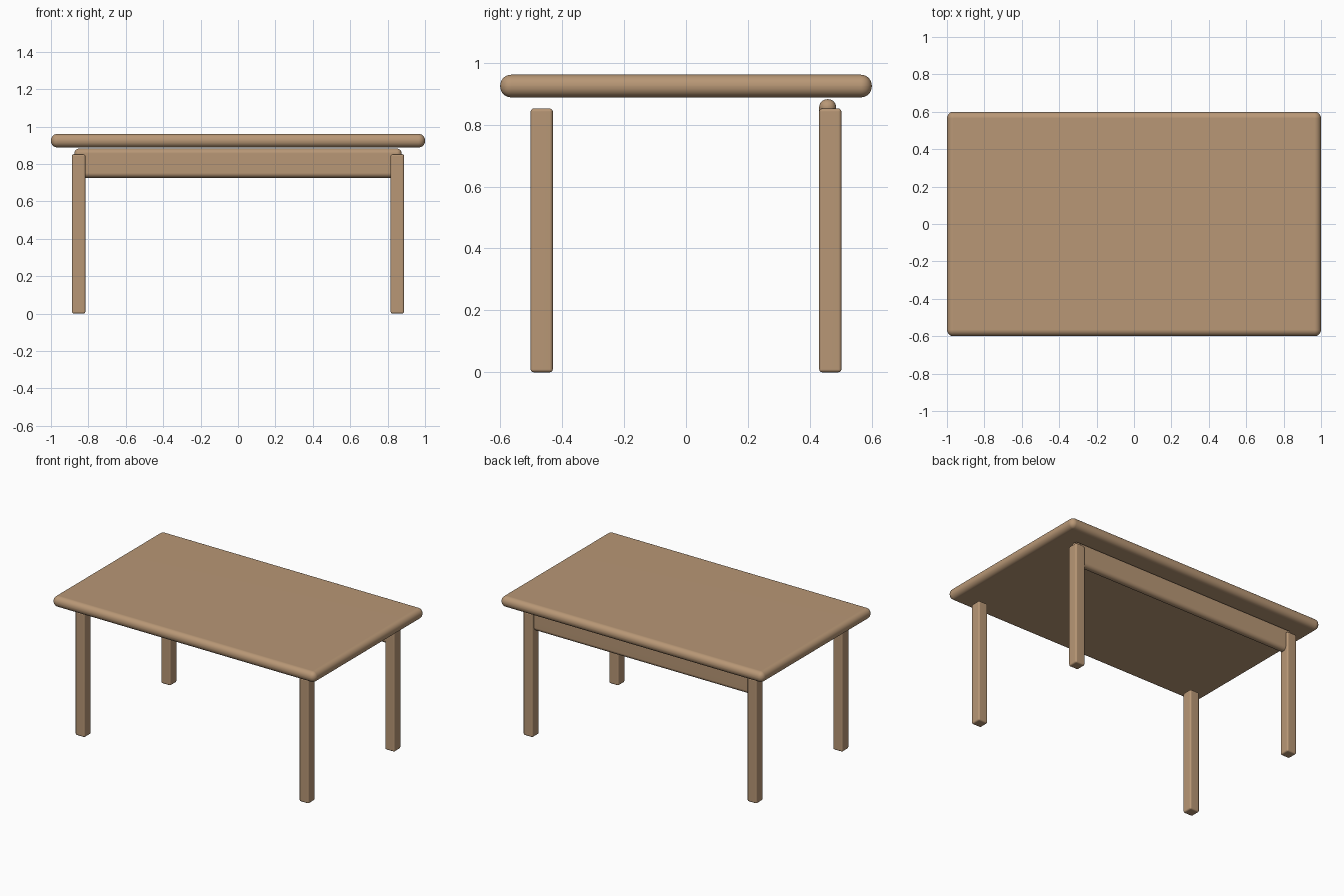
import bpy, bmesh

if "Cube" in bpy.data.objects:
    bpy.data.objects.remove(bpy.data.objects["Cube"])

wood = bpy.data.materials.new("wood")
wood.diffuse_color = (0.48, 0.31, 0.18, 1)
wood.use_nodes = True
wood.node_tree.nodes["Principled BSDF"].inputs["Base Color"].default_value = wood.diffuse_color


def rounded_box(name, lo, hi, radius, segments):
    """Box between two corners with rounded edges."""
    bm = bmesh.new()
    bmesh.ops.create_cube(bm, size=1)
    for v in bm.verts:
        v.co = [(a + b) / 2 + c * (b - a) for a, b, c in zip(lo, hi, v.co)]
    mesh = bpy.data.meshes.new(name)
    bm.to_mesh(mesh)
    bm.free()
    mesh.materials.append(wood)
    obj = bpy.data.objects.new(name, mesh)
    bpy.context.collection.objects.link(obj)
    bevel = obj.modifiers.new("rounding", "BEVEL")
    bevel.width = radius
    bevel.segments = segments
    mesh.shade_smooth()
    obj.modifiers.new("normals", "WEIGHTED_NORMAL")
    return obj


# Table top with fully rounded rim
rounded_box("table_top", (-1, -0.6, 0.888), (1, 0.6, 0.961), 0.035, 8)

# Four square legs
for side, sx in (("left", -1), ("right", 1)):
    for end, sy in (("front", -1), ("back", 1)):
        x, y, h = sx * 0.852, sy * 0.466, 0.036
        rounded_box(f"{end}_{side}_leg", (x - h, y - h, 0), (x + h, y + h, 0.852), 0.01, 3)

# Apron rail between the back legs
rounded_box("back_apron", (-0.875, 0.43, 0.726), (0.875, 0.485, 0.882), 0.026, 6)
